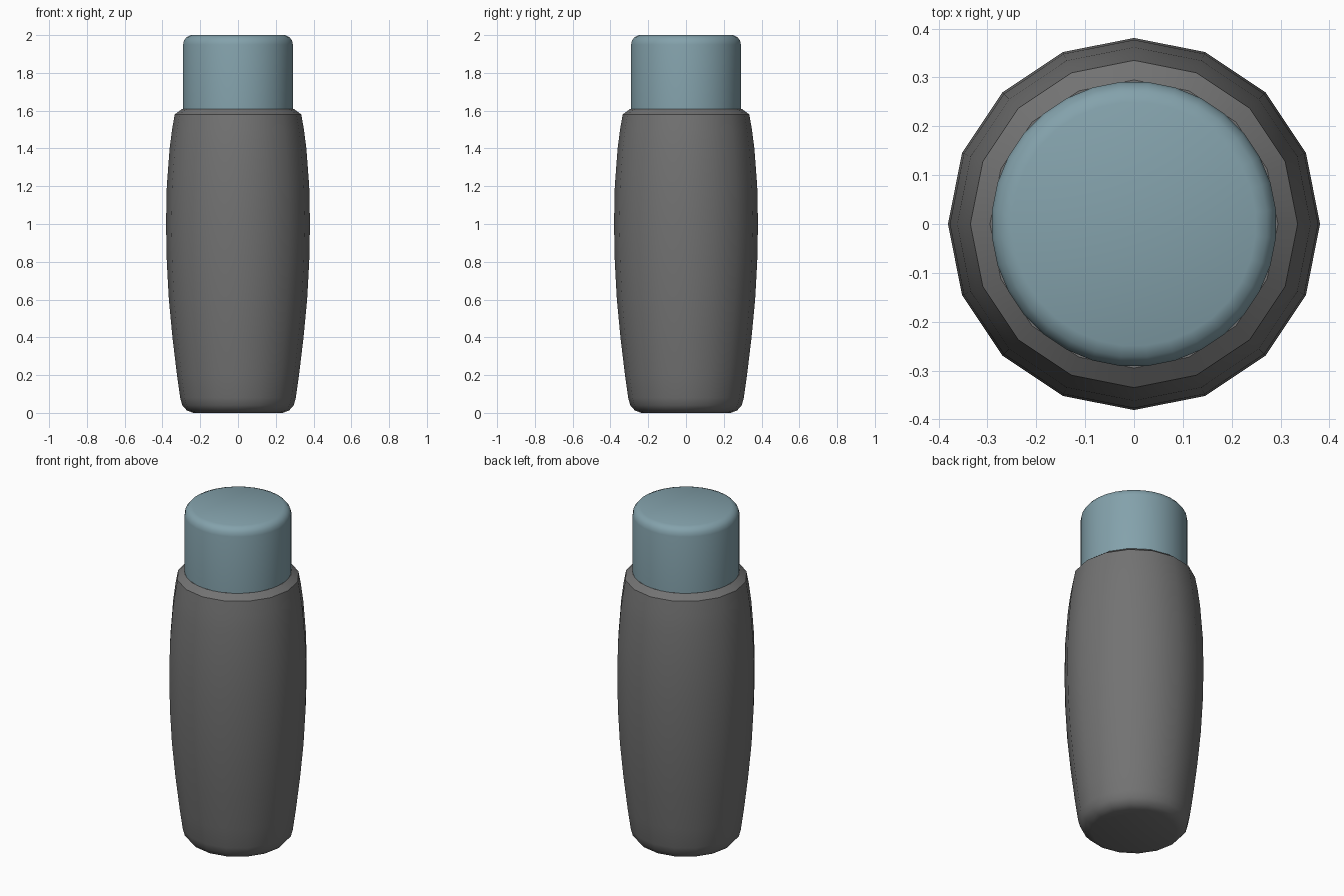
import bpy
import bmesh
import math

old = bpy.data.objects.get("Cube")
if old:
    bpy.data.objects.remove(old, do_unlink=True)


def make_material(name, color):
    mat = bpy.data.materials.new(name)
    mat.use_nodes = True
    mat.diffuse_color = color
    bsdf = mat.node_tree.nodes["Principled BSDF"]
    bsdf.inputs["Base Color"].default_value = color
    bsdf.inputs["Roughness"].default_value = 0.6
    return mat


def lathe(name, profile, sides, turn, mat, angle):
    """Spin a (radius, height) profile around z and close both ends."""
    bm = bmesh.new()
    rings = []
    for r, z in profile:
        angles = [math.tau * (i + turn) / sides for i in range(sides)]
        rings.append([bm.verts.new((r * math.cos(a), r * math.sin(a), z)) for a in angles])
    for low, high in zip(rings, rings[1:]):
        for i in range(sides):
            j = (i + 1) % sides
            bm.faces.new((low[i], low[j], high[j], high[i]))
    bm.faces.new(rings[0][::-1])
    bm.faces.new(rings[-1])
    mesh = bpy.data.meshes.new(name)
    bm.to_mesh(mesh)
    bm.free()
    obj = bpy.data.objects.new(name, mesh)
    bpy.context.collection.objects.link(obj)
    mesh.materials.append(mat)
    bpy.ops.object.select_all(action="DESELECT")
    obj.select_set(True)
    bpy.context.view_layer.objects.active = obj
    bpy.ops.object.shade_smooth_by_angle(angle=math.radians(angle))
    return obj


grey = make_material("dark grey", (0.17, 0.17, 0.17, 1))
blue = make_material("dusty blue", (0.23, 0.36, 0.41, 1))

# Bulging bottle with a rounded foot and a sloped shoulder
body = [(0.235, 0), (0.27, 0.012), (0.295, 0.04), (0.306, 0.08),
        (0.323, 0.2), (0.347, 0.4), (0.366, 0.6), (0.377, 0.8), (0.381, 1.0),
        (0.377, 1.2), (0.362, 1.4), (0.349, 1.5), (0.335, 1.58),
        (0.295, 1.61), (0.26, 1.61)]
lathe("bottle_body", body, 16, 0, grey, 32)

# Cylindrical cap with a rounded top rim
cap = [(0.292, 1.58), (0.292, 1.95), (0.287, 1.972), (0.273, 1.99), (0.25, 2.0)]
lathe("bottle_cap", cap, 32, 0.5, blue, 40)
